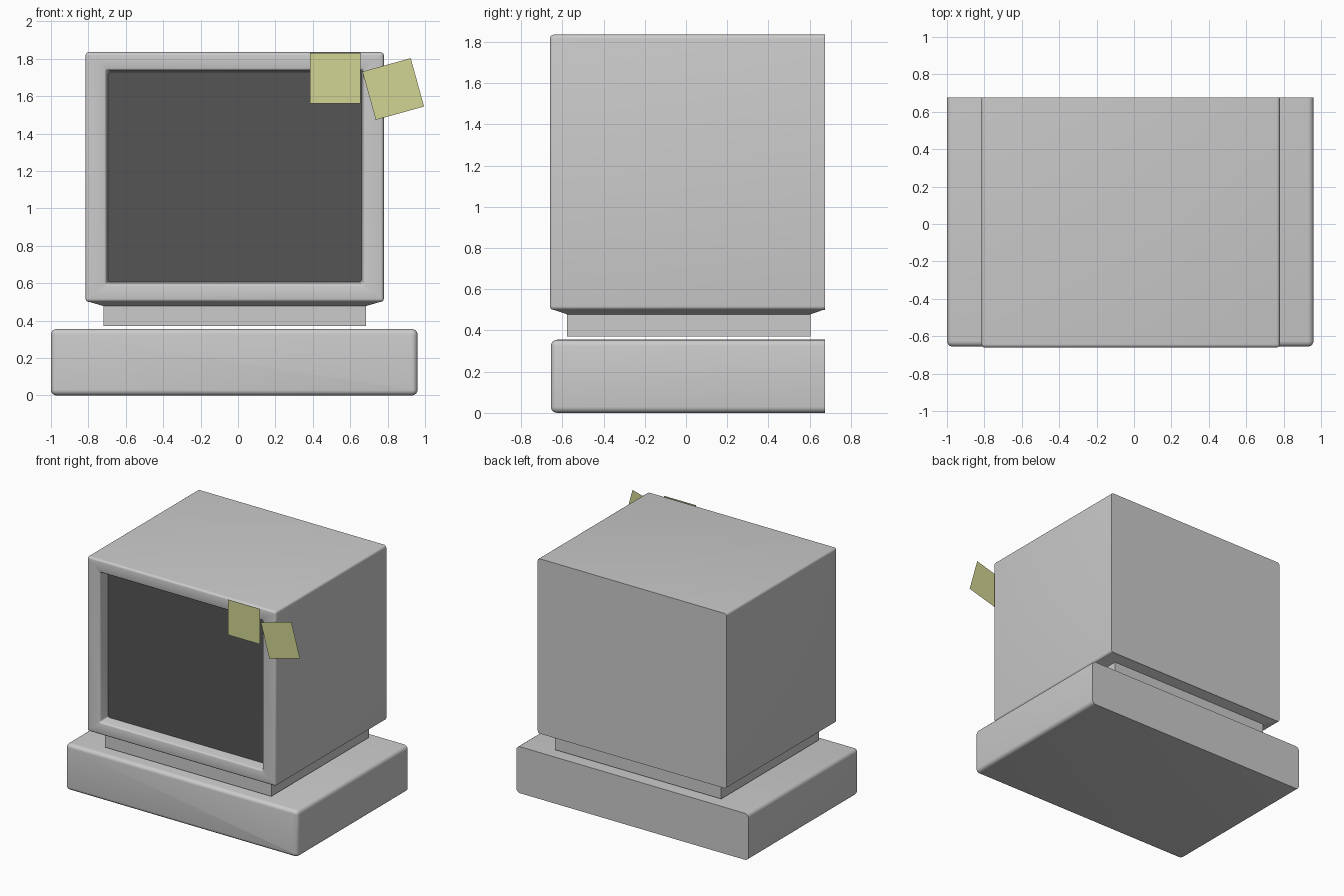
import bpy, bmesh, math
from mathutils import Vector, Matrix

if "Cube" in bpy.data.objects:
    bpy.data.objects.remove(bpy.data.objects["Cube"])


def material(name, color):
    m = bpy.data.materials.new(name)
    m.diffuse_color = (*color, 1)
    m.use_nodes = True
    m.node_tree.nodes["Principled BSDF"].inputs["Base Color"].default_value = m.diffuse_color
    return m


def finish(name, bm, mat=None, smooth=True):
    me = bpy.data.meshes.new(name)
    bm.to_mesh(me)
    bm.free()
    ob = bpy.data.objects.new(name, me)
    bpy.context.collection.objects.link(ob)
    if mat:
        me.materials.append(mat)
    if smooth:
        bpy.ops.object.select_all(action='DESELECT')
        ob.select_set(True)
        bpy.context.view_layer.objects.active = ob
        bpy.ops.object.shade_smooth_by_angle(angle=math.radians(35))
    return ob


def rounded_rect(x0, x1, z0, z1, r, y, seg=4):
    pts = []
    for cx, cz, start in ((x1 - r, z1 - r, 0), (x0 + r, z1 - r, 90),
                          (x0 + r, z0 + r, 180), (x1 - r, z0 + r, 270)):
        for i in range(seg + 1):
            a = math.radians(start + 90 * i / seg)
            pts.append(Vector((cx + r * math.cos(a), y, cz + r * math.sin(a))))
    return pts


def rounded_shell(x0, x1, z0, z1, r, back, front, seg=4):
    """Rings from a flat back to a rounded front edge."""
    rings = [rounded_rect(x0, x1, z0, z1, r, back)]
    for i in range(seg + 1):
        a = math.pi / 2 * i / seg
        d = r * 0.9 * (1 - math.cos(a))
        rings.append(rounded_rect(x0 + d, x1 - d, z0 + d, z1 - d, r - d,
                                  front + r * (1 - math.sin(a))))
    return rings


def loft(name, rings, cap_front=True):
    bm = bmesh.new()
    loops = [[bm.verts.new(p) for p in ring] for ring in rings]
    n = len(loops[0])
    for a, b in zip(loops, loops[1:]):
        for i in range(n):
            j = (i + 1) % n
            bm.faces.new((a[i], a[j], b[j], b[i]))
    bm.faces.new(loops[0][::-1])
    if cap_front:
        bm.faces.new(loops[-1])
    bmesh.ops.recalc_face_normals(bm, faces=bm.faces)
    return finish(name, bm)


def tapered_box(name, bottom, top):
    """Each end is x0, x1, y0, y1, z."""
    bm = bmesh.new()
    bmesh.ops.create_cube(bm, size=2)
    for v in bm.verts:
        x0, x1, y0, y1, z = top if v.co.z > 0 else bottom
        v.co = (x1 if v.co.x > 0 else x0, y1 if v.co.y > 0 else y0, z)
    return finish(name, bm, smooth=False)


def front_card(name, cx, cz, w, h, y, angle, mat):
    bm = bmesh.new()
    bmesh.ops.create_grid(bm, x_segments=1, y_segments=1, size=0.5)
    bm.transform(Matrix.Translation((cx, y, cz))
                 @ Matrix.Rotation(math.radians(-angle), 4, 'Y')
                 @ Matrix.Rotation(math.pi / 2, 4, 'X')
                 @ Matrix.Diagonal((w, h, 1, 1)))
    return finish(name, bm, mat, smooth=False)


dark = material("dark_glass", (0.09, 0.09, 0.09))
yellow = material("note_paper", (0.64, 0.66, 0.29))

# Computer case, flat at the back
loft("computer_case", rounded_shell(-1.0, 0.96, 0.0, 0.355, 0.03, 0.675, -0.655))

# Swivel stand and the sloped underside of the monitor
neck = (-0.72, 0.685, -0.577, 0.603)
tapered_box("stand", (*neck, 0.37), (*neck, 0.478))
tapered_box("monitor_underside", (*neck, 0.478), (-0.805, 0.77, -0.65, 0.675, 0.503))

# Monitor housing with a recessed opening
rings = rounded_shell(-0.815, 0.78, 0.5, 1.835, 0.018, 0.675, -0.66)
for d, y in ((-0.004, -0.66), (0.001, -0.658), (0.005, -0.653),
             (0.007, -0.645), (0.016, -0.575)):
    rings.append(rounded_rect(-0.71 + d, 0.675 - d, 0.59 + d, 1.745 - d, 0.012, y))
loft("monitor_housing", rings, cap_front=False)

# Screen glass
front_card("screen", -0.0175, 1.1675, 1.355, 1.125, -0.576, 0, dark)

# Paper notes stuck on the bezel
front_card("straight_note", 0.52, 1.695, 0.27, 0.27, -0.672, 0, yellow)
front_card("tilted_note", 0.83, 1.638, 0.268, 0.268, -0.674, 15.5, yellow)
